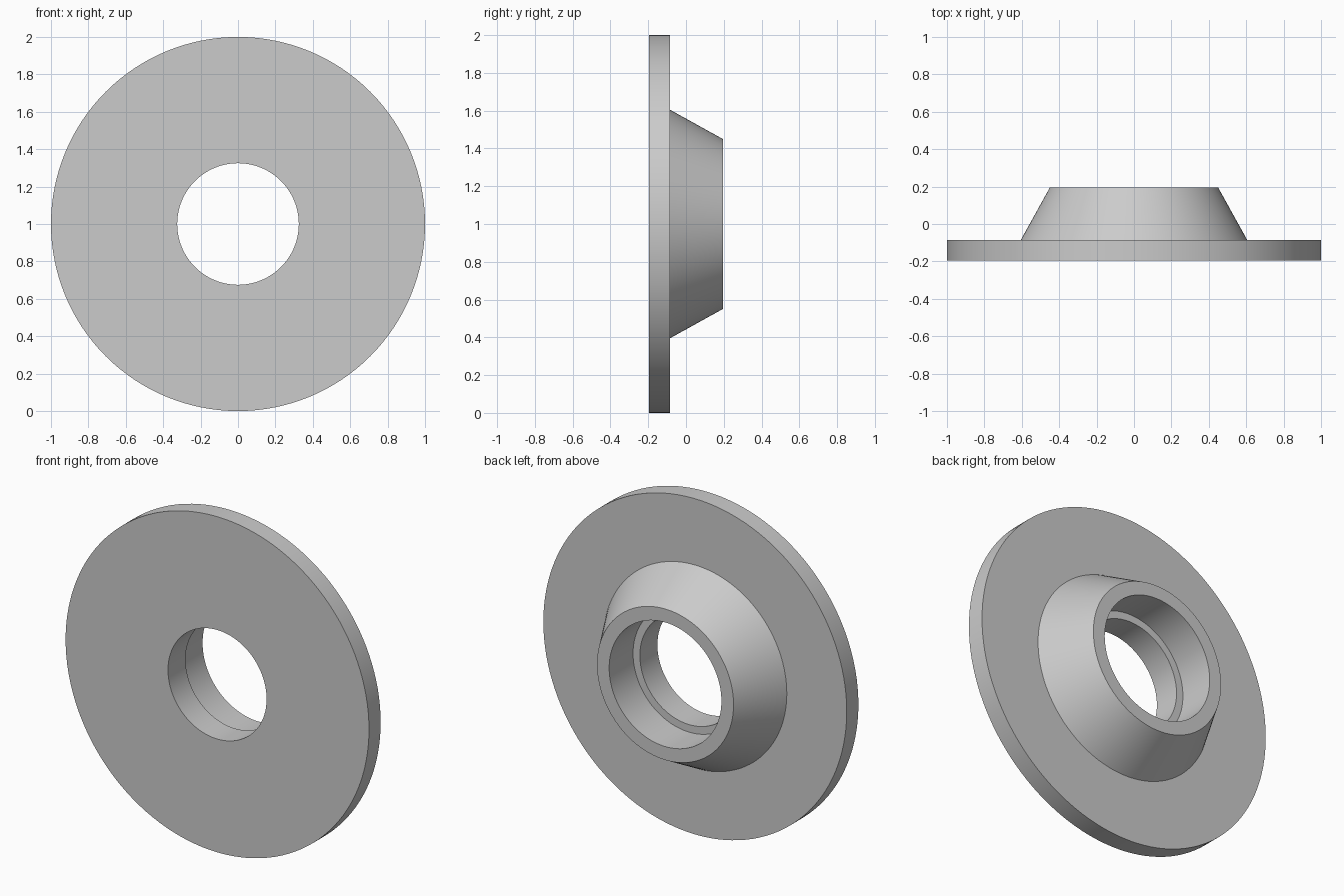
import bpy, bmesh, math
from mathutils import Vector

cube = bpy.data.objects.get("Cube")
if cube:
    bpy.data.objects.remove(cube, do_unlink=True)

SEGMENTS = 128
CENTRE = Vector((0, 0, 1))

# Plain grey metal
grey = bpy.data.materials.new("grey_metal")
grey.use_nodes = True
colour = (0.6, 0.6, 0.6, 1)
grey.diffuse_color = colour
grey.node_tree.nodes["Principled BSDF"].inputs["Base Color"].default_value = colour

# Closed cross-section as (radius, y): flange, tapered hub, stepped bore
profile = [
    (0.325, -0.195), (1.0, -0.195), (1.0, -0.085), (0.605, -0.085),
    (0.45, 0.195), (0.37, 0.195), (0.37, -0.03), (0.325, -0.03),
]


def lathe(name, points, material):
    """Revolve a closed profile about the y axis through CENTRE."""
    bm = bmesh.new()
    verts = [bm.verts.new(CENTRE + Vector((0, y, r))) for r, y in points]
    edges = [bm.edges.new((v, verts[i - 1])) for i, v in enumerate(verts)]
    bmesh.ops.spin(bm, geom=verts + edges, cent=CENTRE, axis=(0, 1, 0),
                   angle=math.tau, steps=SEGMENTS)
    bmesh.ops.remove_doubles(bm, verts=bm.verts, dist=0.0001)
    bmesh.ops.recalc_face_normals(bm, faces=bm.faces)
    mesh = bpy.data.meshes.new(name)
    bm.to_mesh(mesh)
    bm.free()
    mesh.materials.append(material)
    obj = bpy.data.objects.new(name, mesh)
    bpy.context.collection.objects.link(obj)
    return obj


# Flanged hub with a counterbored hole
hub = lathe("flanged_hub", profile, grey)
bpy.ops.object.select_all(action="DESELECT")
hub.select_set(True)
bpy.context.view_layer.objects.active = hub
bpy.ops.object.shade_smooth_by_angle(angle=math.radians(30))
